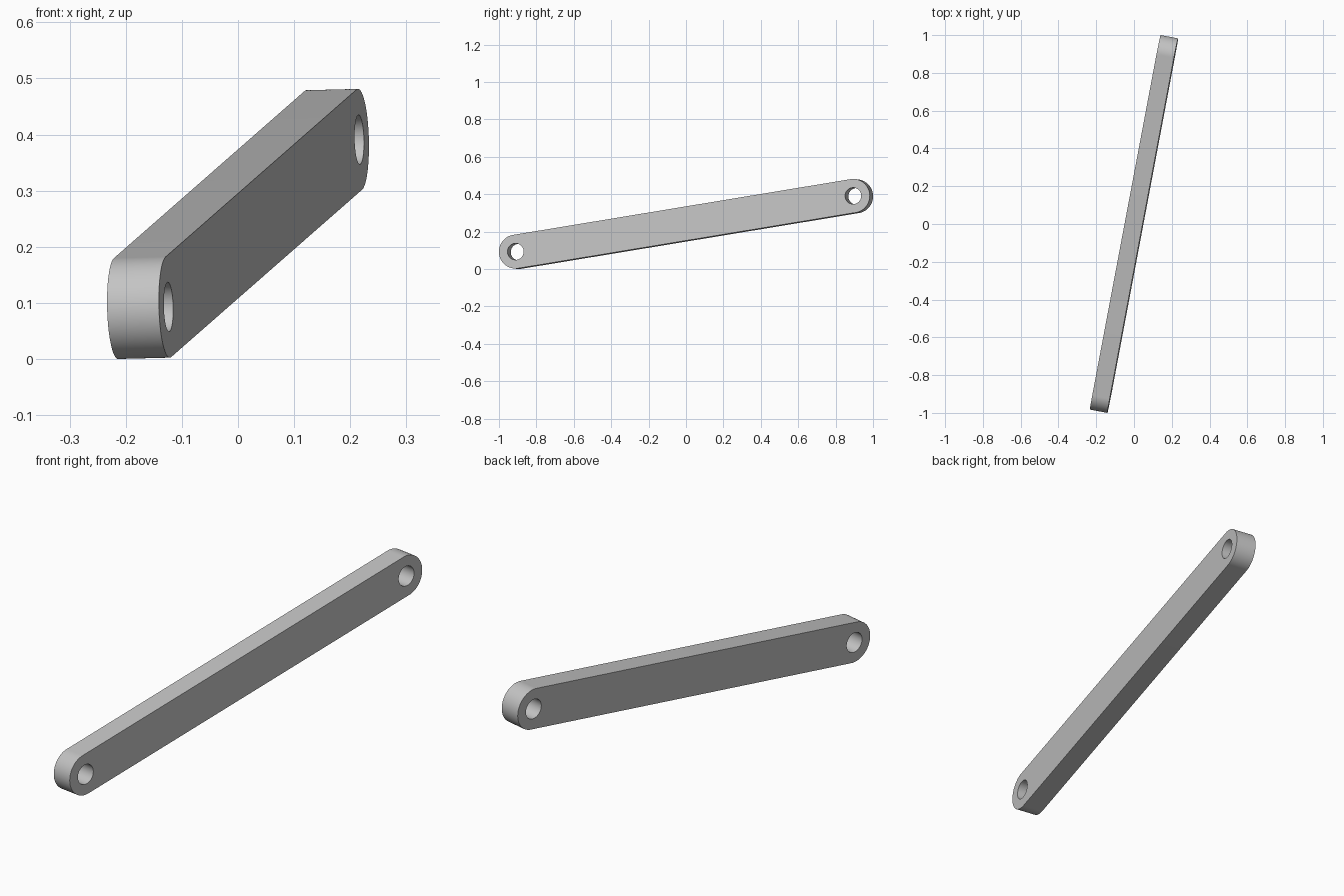
import bpy
import bmesh
from math import pi, cos, sin, radians
from mathutils import Matrix, Vector

END_RADIUS = 0.0905
HOLE_RADIUS = 0.044
THICKNESS = 0.094
STEPS = 48

cube = bpy.data.objects.get("Cube")
if cube:
    bpy.data.objects.remove(cube, do_unlink=True)

# Directions of the bar: along its length, across its width, through its thickness
span = Vector((0.34, 1.805, 0.298))
along = span.normalized()
through = Vector((0.982, -0.19, 0.025))
through = (through - along * through.dot(along)).normalized()
across = through.cross(along)
half = span.length / 2


def arc(cx, radius, start, sweep, steps):
    return [(cx + radius * cos(start + sweep * i / steps),
             radius * sin(start + sweep * i / steps)) for i in range(steps + 1)]


def add_outline(curve, points):
    spline = curve.splines.new('POLY')
    spline.points.add(len(points) - 1)
    for point, (x, y) in zip(spline.points, points):
        point.co = (x, y, 0, 1)
    spline.use_cyclic_u = True


# Flat profile: rounded bar with a pin hole at each end
profile = bpy.data.curves.new("link_bar_profile", 'CURVE')
profile.dimensions = '2D'
profile.fill_mode = 'BOTH'
profile.extrude = THICKNESS / 2
add_outline(profile, arc(half, END_RADIUS, -pi / 2, pi, STEPS)
            + arc(-half, END_RADIUS, pi / 2, pi, STEPS))
for side in (-1, 1):
    add_outline(profile, arc(side * half, HOLE_RADIUS, 0, 2 * pi, STEPS)[:-1])

# Turn the extruded profile into a clean solid
bar = bpy.data.objects.new("link_bar", profile)
bpy.context.collection.objects.link(bar)
bpy.ops.object.select_all(action='DESELECT')
bar.select_set(True)
bpy.context.view_layer.objects.active = bar
bpy.ops.object.convert(target='MESH')
bar = bpy.context.view_layer.objects.active

bm = bmesh.new()
bm.from_mesh(bar.data)
bmesh.ops.remove_doubles(bm, verts=bm.verts, dist=0.0001)
bmesh.ops.recalc_face_normals(bm, faces=bm.faces)
bm.to_mesh(bar.data)
bm.free()

# Tilt into place and rest on the ground
turn = Matrix((along, across, through)).transposed().to_4x4()
bar.data.transform(turn)
low = min(v.co.z for v in bar.data.vertices)
bar.data.transform(Matrix.Translation((0, 0, -low)))
bpy.ops.object.shade_smooth_by_angle(angle=radians(30))

# Plain grey metal
grey = bpy.data.materials.new("light_grey")
grey.use_nodes = True
colour = (0.55, 0.55, 0.55, 1)
grey.diffuse_color = colour
grey.node_tree.nodes["Principled BSDF"].inputs["Base Color"].default_value = colour
bar.data.materials.clear()
bar.data.materials.append(grey)
